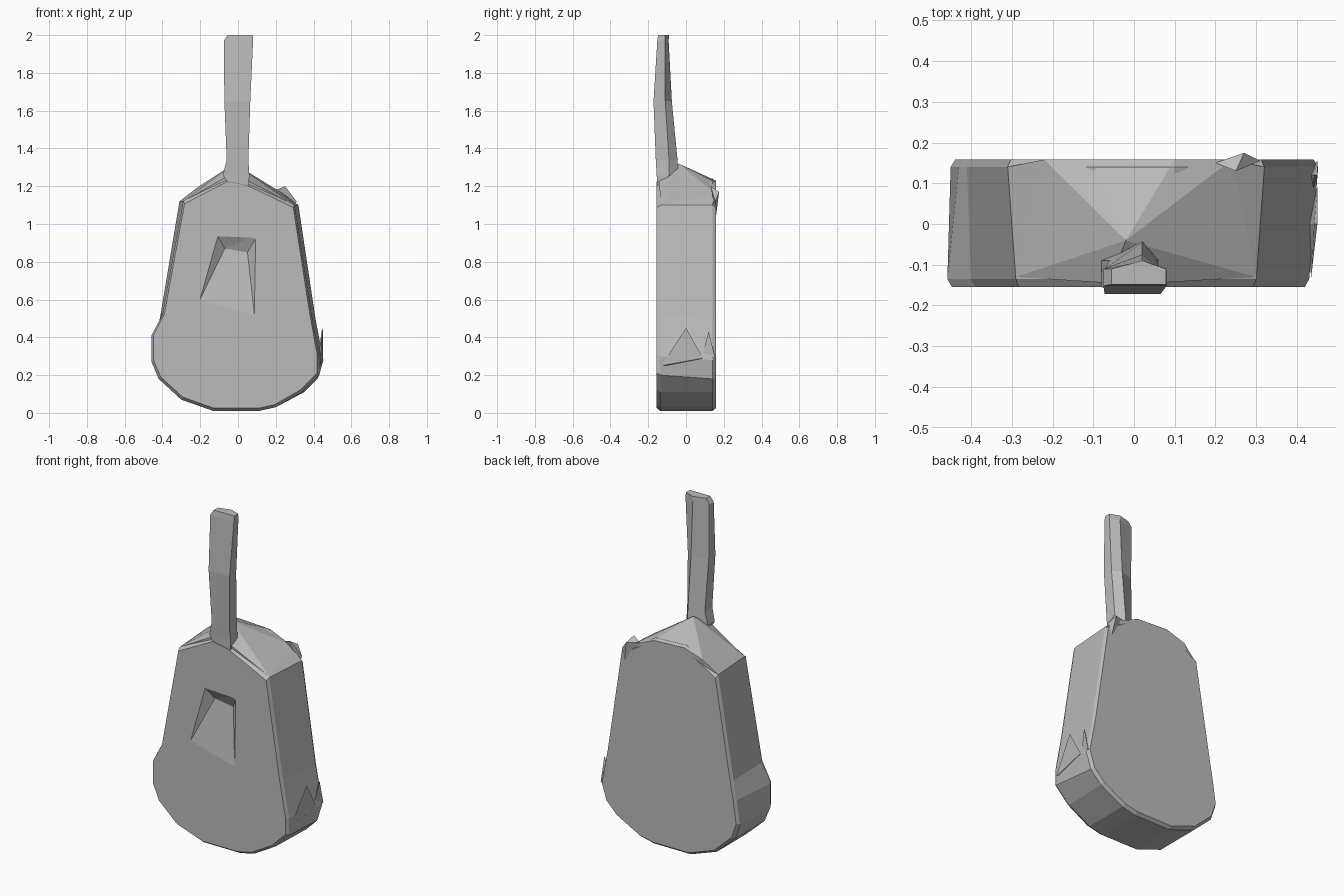
import bpy, bmesh

cube = bpy.data.objects.get("Cube")
if cube:
    bpy.data.objects.remove(cube, do_unlink=True)

grey = bpy.data.materials.new("plain_grey")
grey.use_nodes = True
COLOUR = (0.5, 0.5, 0.5, 1)
grey.diffuse_color = COLOUR
grey.node_tree.nodes["Principled BSDF"].inputs["Base Color"].default_value = COLOUR


def finish(name, bm):
    bmesh.ops.recalc_face_normals(bm, faces=bm.faces)
    mesh = bpy.data.meshes.new(name)
    bm.to_mesh(mesh)
    bm.free()
    mesh.materials.append(grey)
    obj = bpy.data.objects.new(name, mesh)
    bpy.context.collection.objects.link(obj)
    return obj


def loft(name, rings, apex=None):
    """Join rings of equal length; cap the ends, or fan the shoulders to an apex."""
    bm = bmesh.new()
    loops = [[bm.verts.new(p) for p in ring] for ring in rings]
    n = len(loops[0])
    for a, b in zip(loops, loops[1:]):
        for i in range(n):
            j = (i + 1) % n
            bm.faces.new((a[i], a[j], b[j], b[i]))
    bm.faces.new(loops[0])
    bm.faces.new(loops[-1])
    return finish(name, bm)


def hull(name, points):
    bm = bmesh.new()
    verts = [bm.verts.new(p) for p in points]
    bmesh.ops.convex_hull(bm, input=verts)
    return finish(name, bm)


# Body outlines, running from the bottom up the +x side and down the -x side
front = [(0.11, 0.01), (0.2, 0.03), (0.34, 0.11), (0.43, 0.2), (0.43, 0.3),
         (0.39, 0.52), (0.30, 1.10), (0.05, 1.22), (-0.06, 1.24), (-0.29, 1.12),
         (-0.40, 0.52), (-0.458, 0.41), (-0.458, 0.27), (-0.42, 0.18),
         (-0.30, 0.07), (-0.13, 0.01)]
back = [(0.11, 0.01), (0.2, 0.03), (0.35, 0.11), (0.42, 0.18), (0.452, 0.28),
        (0.41, 0.5), (0.32, 1.10), (0.1, 1.23), (-0.1, 1.24), (-0.31, 1.12),
        (-0.41, 0.52), (-0.43, 0.41), (-0.45, 0.27), (-0.42, 0.18),
        (-0.30, 0.07), (-0.13, 0.01)]


def ring(outline, y, scale=1.0):
    return [(x * scale, y, 0.6 + (z - 0.6) * scale) for x, z in outline]


body = loft("body", [ring(front, -0.155, 0.975), ring(front, -0.135),
                     ring(back, 0.14), ring(back, 0.158, 0.975)])

# Shallow hollow in the front, with a ledge at its top
hollow = hull("hollow_cutter", [
    (-0.12, -0.17, 0.96), (0.11, -0.17, 0.95), (0.10, -0.17, 0.4), (-0.25, -0.17, 0.5),
    (-0.07, -0.115, 0.87), (0.05, -0.115, 0.85)])
hollow.hide_render = True
hollow.hide_viewport = True
hollow.display_type = 'WIRE'
cut = body.modifiers.new("hollow", 'BOOLEAN')
cut.operation = 'DIFFERENCE'
cut.object = hollow
cut.solver = 'EXACT'

# Sloping top that rises to the foot of the neck
hull("shoulder_roof", [
    (-0.02, -0.04, 1.32), (-0.06, -0.145, 1.25), (0.05, -0.145, 1.23),
    (0.30, -0.13, 1.10), (-0.29, -0.13, 1.12), (0.32, 0.14, 1.10), (-0.31, 0.14, 1.12),
    (0.1, 0.158, 1.22), (-0.1, 0.158, 1.23), (0.24, 0.158, 1.16), (-0.22, 0.158, 1.19),
    (-0.27, 0.14, 1.05), (0.27, 0.14, 1.05)])

# Neck: flat front, ridged back, narrowing in depth towards the top
neck_sections = [  # z, left x, right x, front y, side y, ridge y
    (1.08, 0.03, 0.055, -0.152, -0.13, -0.12),
    (1.26, -0.08, 0.06, -0.155, -0.09, -0.04),
    (1.34, -0.06, 0.055, -0.16, -0.09, -0.045),
    (1.65, -0.072, 0.065, -0.172, -0.11, -0.075),
    (1.97, -0.075, 0.08, -0.152, -0.11, -0.092),
    (2.0, -0.055, 0.078, -0.148, -0.11, -0.09)]
loft("neck", [[(l, f, z), (r, f, z), (r, s, z), (0.02, b, z), (l, s, z)]
              for z, l, r, f, s, b in neck_sections])

# Thin raised points on the +x hip
for k, (y0, y1, y2, top) in enumerate([(-0.13, 0.0, 0.09, 0.45), (0.07, 0.12, 0.155, 0.43)]):
    hull(f"hip_flap_{k + 1}", [(0.435, y0, 0.25), (0.45, y1, top), (0.45, y2, 0.29),
                               (0.42, y1, 0.25), (0.442, y1, top - 0.02)])

# Small crumpled bump on the back shoulder
hull("shoulder_bump", [(0.27, 0.175, 1.17), (0.2, 0.15, 1.18), (0.31, 0.155, 1.12),
                       (0.25, 0.13, 1.2), (0.29, 0.16, 1.05)])
